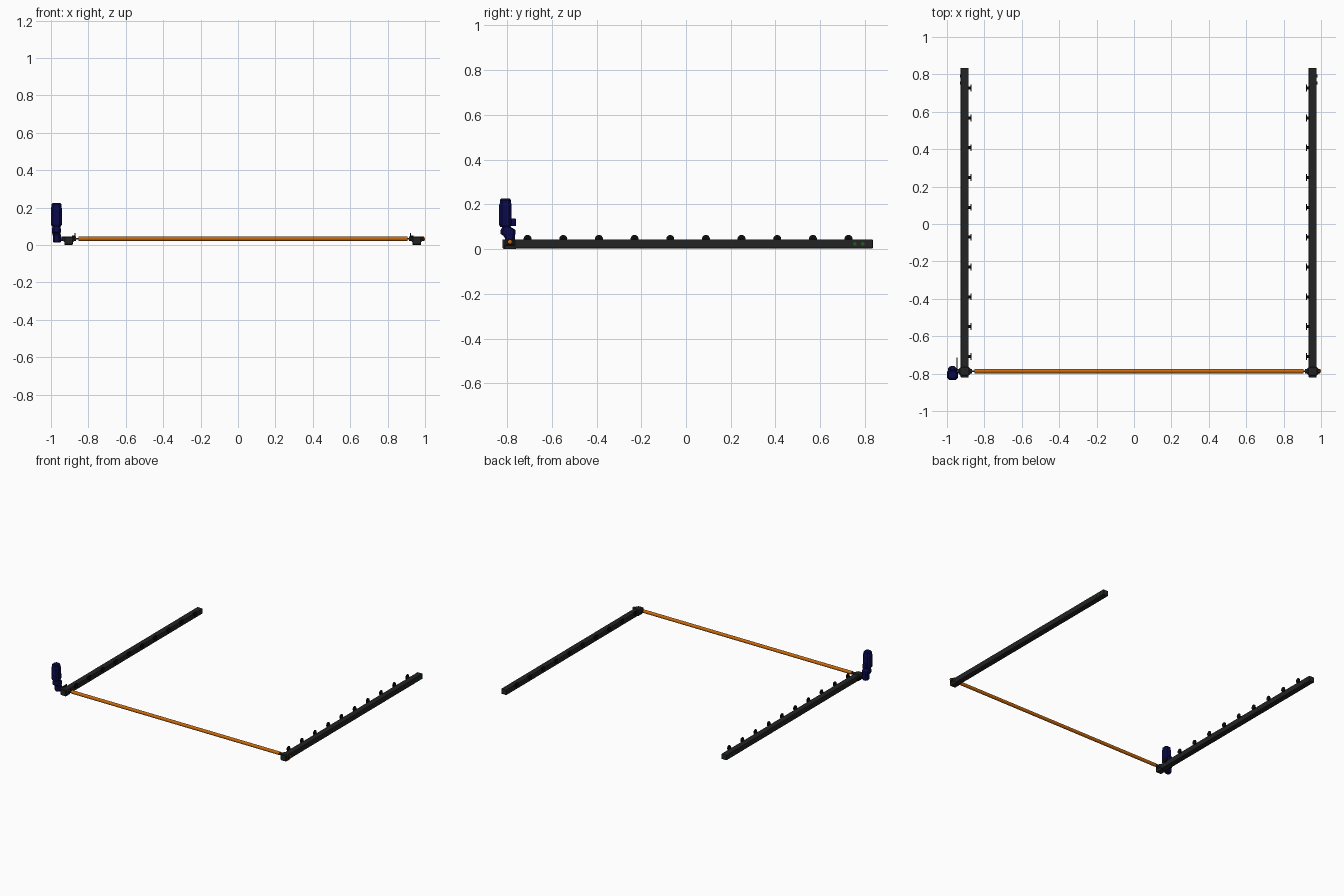
import bpy, bmesh, math
from mathutils import Matrix

if "Cube" in bpy.data.objects:
    bpy.data.objects.remove(bpy.data.objects["Cube"])


def material(name, rgb):
    m = bpy.data.materials.new(name)
    m.diffuse_color = (*rgb, 1)
    m.use_nodes = True
    m.node_tree.nodes["Principled BSDF"].inputs["Base Color"].default_value = m.diffuse_color
    return m


DARK = material("dark_grey", (0.017, 0.017, 0.017))
BLACK = material("black", (0.004, 0.004, 0.004))
ORANGE = material("orange", (0.58, 0.14, 0.003))
BLUE = material("navy", (0.003, 0.003, 0.07))
GREEN = material("green", (0.005, 0.13, 0.005))


def finish(name, bm, mat, bevel=0, smooth=False):
    bmesh.ops.recalc_face_normals(bm, faces=bm.faces)
    me = bpy.data.meshes.new(name)
    bm.to_mesh(me)
    bm.free()
    ob = bpy.data.objects.new(name, me)
    bpy.context.collection.objects.link(ob)
    me.materials.append(mat)
    if bevel:
        mod = ob.modifiers.new("bevel", "BEVEL")
        mod.width, mod.segments = bevel, 2
    if smooth:
        bpy.ops.object.select_all(action="DESELECT")
        bpy.context.view_layer.objects.active = ob
        ob.select_set(True)
        bpy.ops.object.shade_smooth_by_angle(angle=math.radians(35))
    return ob


def box(name, x, y, z, mat, bevel=0):
    bm = bmesh.new()
    bmesh.ops.create_cube(bm, size=1)
    for v in bm.verts:
        v.co = [(a + b) / 2 + c * (b - a) for (a, b), c in zip((x, y, z), v.co)]
    return finish(name, bm, mat, bevel)


def rod_x(name, x0, x1, y, z, r0, mat, r1=None, sides=24):
    bm = bmesh.new()
    rot = Matrix.Translation(((x0 + x1) / 2, y, z)) @ Matrix.Rotation(math.pi / 2, 4, "Y")
    bmesh.ops.create_cone(bm, cap_ends=True, segments=sides, radius1=r0,
                          radius2=r0 if r1 is None else r1, depth=x1 - x0, matrix=rot)
    return finish(name, bm, mat, smooth=True)


def loft(name, sections, mat):
    # stack of chamfered rectangles: (z, x0, x1, y0, y1, chamfer)
    bm = bmesh.new()
    rings = []
    for z, x0, x1, y0, y1, c in sections:
        pts = [(x0 + c, y0), (x1 - c, y0), (x1, y0 + c), (x1, y1 - c),
               (x1 - c, y1), (x0 + c, y1), (x0, y1 - c), (x0, y0 + c)]
        rings.append([bm.verts.new((x, y, z)) for x, y in pts])
    for a, b in zip(rings, rings[1:]):
        for i in range(8):
            j = (i + 1) % 8
            bm.faces.new((a[i], a[j], b[j], b[i]))
    bm.faces.new(rings[0])
    bm.faces.new(rings[-1])
    return finish(name, bm, mat)


AY, AZ = -0.787, 0.033   # roller axis

# side rails, mirrored about x = 0.025
for side, s in (("left", -1), ("right", 1)):
    def X(a, b):
        return tuple(sorted((0.025 + s * a, 0.025 + s * b)))

    box(side + "_rail", X(0.909, 0.952), (-0.82, 0.835), (0.003, 0.043), DARK, 0.003)
    # roller bearing bracket
    loft(side + "_bracket", [
        (0.0, *X(0.909, 0.952), -0.815, -0.76, 0.004),
        (0.016, *X(0.907, 0.954), -0.815, -0.76, 0.006),
        (0.022, *X(0.899, 0.962), -0.812, -0.762, 0.012),
        (0.040, *X(0.899, 0.962), -0.812, -0.762, 0.012),
        (0.046, *X(0.907, 0.954), -0.808, -0.766, 0.008)], DARK)
    rod_x(side + "_bearing_collar", *X(0.89, 0.969), AY, AZ, 0.011, DARK)
    rod_x(side + "_axle_end", *X(0.965, 0.974), AY, AZ, 0.008, ORANGE)
    # row of clip knobs on the inner edge
    for i in range(10):
        y = -0.708 + i * 0.1594
        rod_x(f"{side}_knob_stem_{i}", *X(0.897, 0.912), y, 0.042, 0.008, BLACK, sides=12)
        rod_x(f"{side}_knob_{i}", *X(0.894, 0.900), y, 0.045, 0.018, BLACK, sides=20)
    # indicator buttons
    for i, y in enumerate((0.755, 0.79)):
        rod_x(f"{side}_button_{i}", *X(0.948, 0.956), y, 0.023, 0.008, GREEN, sides=16)

# cover roller between the rails
rod_x("roller_tube", -0.853, 0.907, AY, AZ, 0.0125, ORANGE, sides=32)
rod_x("roller_axle", -0.95, 0.99, AY, AZ, 0.005, DARK)

# upright drive motor outside the left rail
loft("motor_housing", [
    (0.099, -0.994, -0.948, -0.830, -0.785, 0.010),
    (0.108, -1.0, -0.942, -0.835, -0.779, 0.012),
    (0.198, -1.0, -0.942, -0.835, -0.779, 0.012),
    (0.206, -0.997, -0.945, -0.832, -0.782, 0.012),
    (0.218, -0.997, -0.945, -0.832, -0.782, 0.012),
    (0.225, -0.991, -0.951, -0.827, -0.787, 0.010)], BLUE)
loft("motor_neck", [
    (0.060, -0.993, -0.949, -0.818, -0.765, 0.008),
    (0.068, -0.995, -0.947, -0.829, -0.762, 0.010),
    (0.085, -0.995, -0.947, -0.828, -0.762, 0.010),
    (0.100, -0.991, -0.951, -0.820, -0.785, 0.010)], BLUE)
loft("gearbox", [
    (0.012, -0.986, -0.950, -0.805, -0.770, 0.010),
    (0.020, -0.990, -0.946, -0.810, -0.765, 0.010),
    (0.050, -0.990, -0.946, -0.810, -0.765, 0.010),
    (0.062, -0.993, -0.949, -0.818, -0.765, 0.008)], BLUE)
box("motor_plug", (-0.985, -0.957), (-0.785, -0.760), (0.102, 0.137), BLUE, 0.004)
box("torque_arm", (-0.949, -0.945), (-0.79, -0.715), (0.022, 0.040), BLACK)
